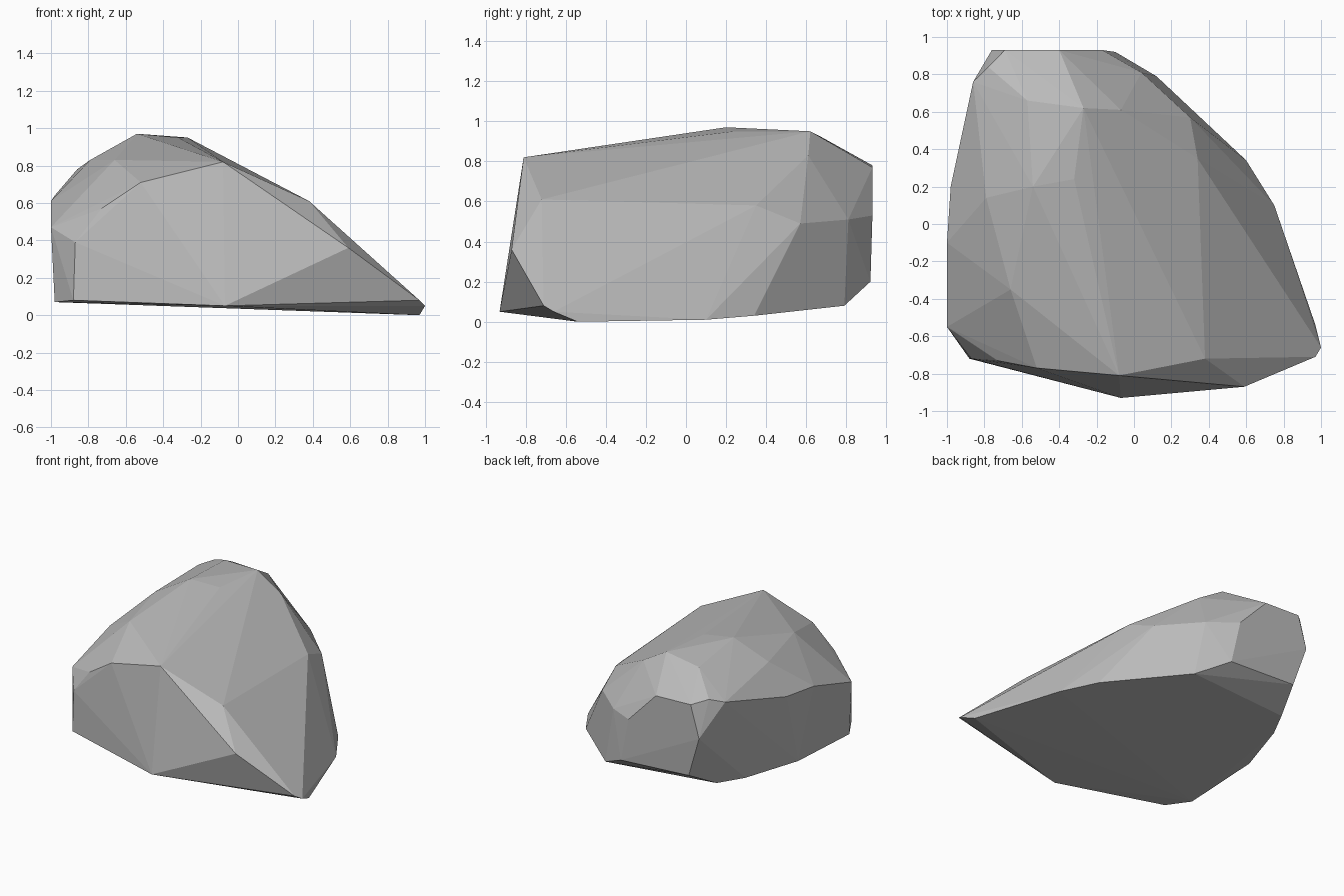
import bpy
import bmesh
import math

# Remove the default cube only
default_cube = bpy.data.objects.get("Cube")
if default_cube:
    bpy.data.objects.remove(default_cube, do_unlink=True)


def make_material(name, colour):
    """One flat colour for both the viewport and a render."""
    material = bpy.data.materials.new(name)
    material.use_nodes = True
    material.diffuse_color = colour
    shader = material.node_tree.nodes["Principled BSDF"]
    shader.inputs["Base Color"].default_value = colour
    shader.inputs["Roughness"].default_value = 0.9
    return material


def make_faceted_stone(name, corner_groups, material):
    """Wrap a taut faceted skin around all the corner points."""
    bm = bmesh.new()
    for group in corner_groups:
        for corner in group:
            bm.verts.new(corner)

    # Convex skin, dropping any corner that ends up inside
    hull = bmesh.ops.convex_hull(bm, input=bm.verts[:], use_existing_faces=False)
    inside = [v for v in hull["geom_interior"] if isinstance(v, bmesh.types.BMVert)]
    bmesh.ops.delete(bm, geom=inside, context="VERTS")
    loose = [v for v in bm.verts if not v.link_faces]
    bmesh.ops.delete(bm, geom=loose, context="VERTS")

    # Merge nearly coplanar triangles into broad chipped facets
    bmesh.ops.dissolve_limit(bm, angle_limit=math.radians(2),
                             verts=bm.verts[:], edges=bm.edges[:])
    bmesh.ops.recalc_face_normals(bm, faces=bm.faces[:])
    for face in bm.faces:
        face.smooth = False

    mesh = bpy.data.meshes.new(name)
    bm.to_mesh(mesh)
    bm.free()
    mesh.materials.append(material)
    stone = bpy.data.objects.new(name, mesh)
    bpy.context.scene.collection.objects.link(stone)
    return stone


# Corners around the underside, including the thin pointed tip
underside = [
    (-.07, -.93, .05), (.97, -.71, .08), (1, -.66, .05), (.97, -.54, 0),
    (.75, .1, .01), (.6, .34, .03), (.12, .79, .08), (-.1, .92, .2),
    (-.66, .91, .23), (-.74, .69, .11), (-.84, .49, .1), (-.98, .06, .1),
    (-.98, -.55, .07), (-.88, -.72, .08),
]

# Corners around the steep sides
sides = [
    (.59, -.87, .36), (-.87, -.72, .39), (-.73, -.73, .57), (-1, -.55, .47),
    (-1, -.1, .61), (-.98, .2, .64), (-.76, .93, .54), (-.17, .93, .53),
    (.04, .81, .51), (.3, .57, .49), (.34, .35, .58),
]

# Corners of the sloping shoulder
shoulder = [
    (.38, -.72, .61), (-.52, -.77, .71), (-.86, .76, .78), (-.78, .84, .81),
    (-.69, .93, .78), (-.4, .93, .77), (-.07, .61, .83),
]

# Corners along the top ridge
crown = [
    (-.08, -.81, .82), (-.66, -.35, .83), (-.79, .14, .83), (-.54, .2, .97),
    (-.32, .24, .95), (-.27, .62, .95), (-.57, .66, .93),
]

stone_grey = make_material("stone grey", (.5, .5, .5, 1))
make_faceted_stone("boulder", [underside, sides, shoulder, crown], stone_grey)
